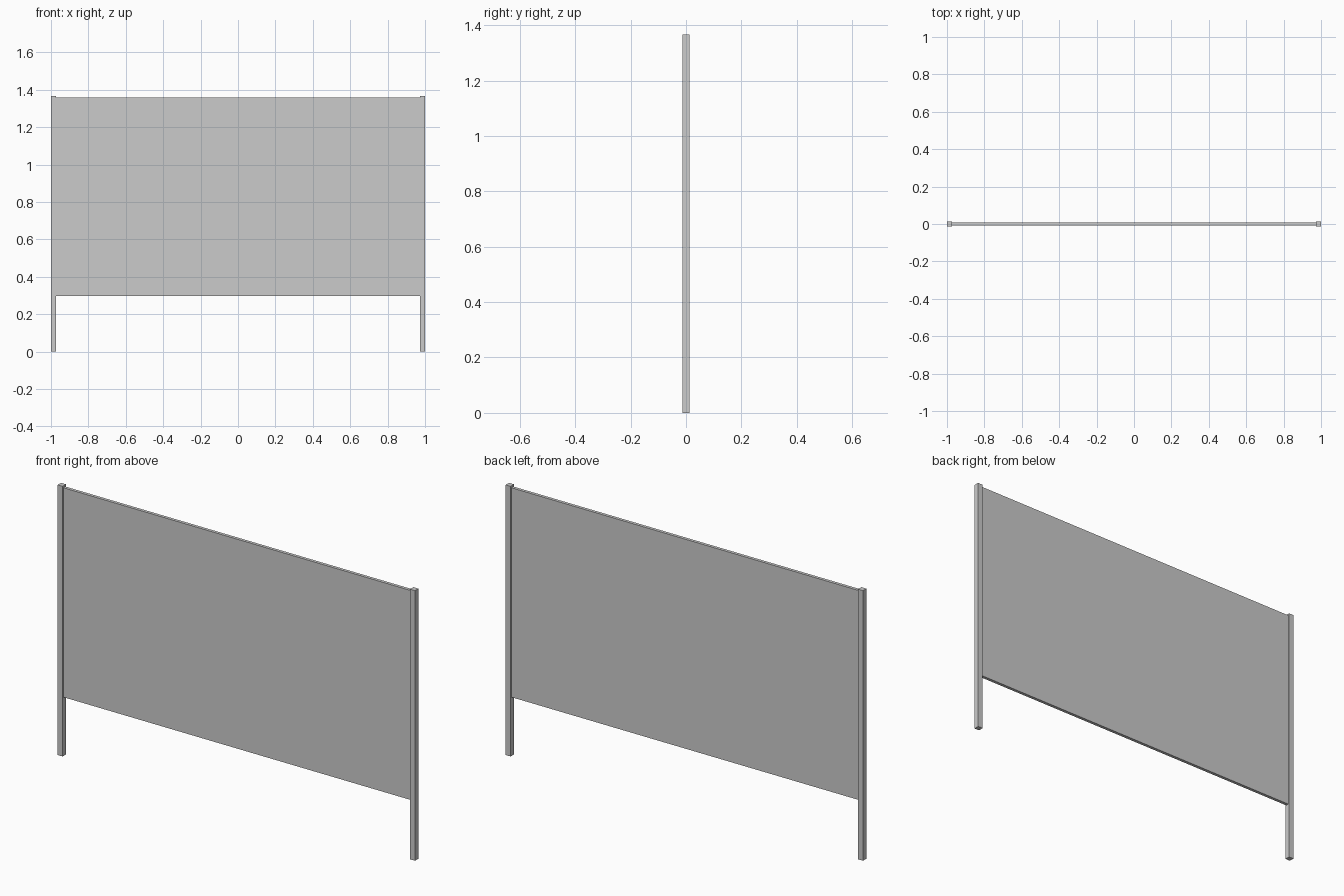
import bpy

if "Cube" in bpy.data.objects:
    bpy.data.objects.remove(bpy.data.objects["Cube"])

def box(name, lo, hi):
    """Axis-aligned box between two corners."""
    bpy.ops.mesh.primitive_cube_add(size=1, location=[(a + b) / 2 for a, b in zip(lo, hi)])
    ob = bpy.context.object
    ob.name = name
    ob.scale = [b - a for a, b in zip(lo, hi)]
    bpy.ops.object.transform_apply(location=False, rotation=False, scale=True)
    return ob

POST_W, POST_HALF_D, HEIGHT = 0.028, 0.0135, 1.366
PANEL_HALF_D = 0.008

# Square posts at both ends
for name, x in (("left_post", -1), ("right_post", 1 - POST_W)):
    box(name, (x, -POST_HALF_D, 0), (x + POST_W, POST_HALF_D, HEIGHT))

# Thin panel held between the posts
inner = 1 - POST_W
box("panel", (-inner, -PANEL_HALF_D, 0.298), (inner, PANEL_HALF_D, 1.357))
